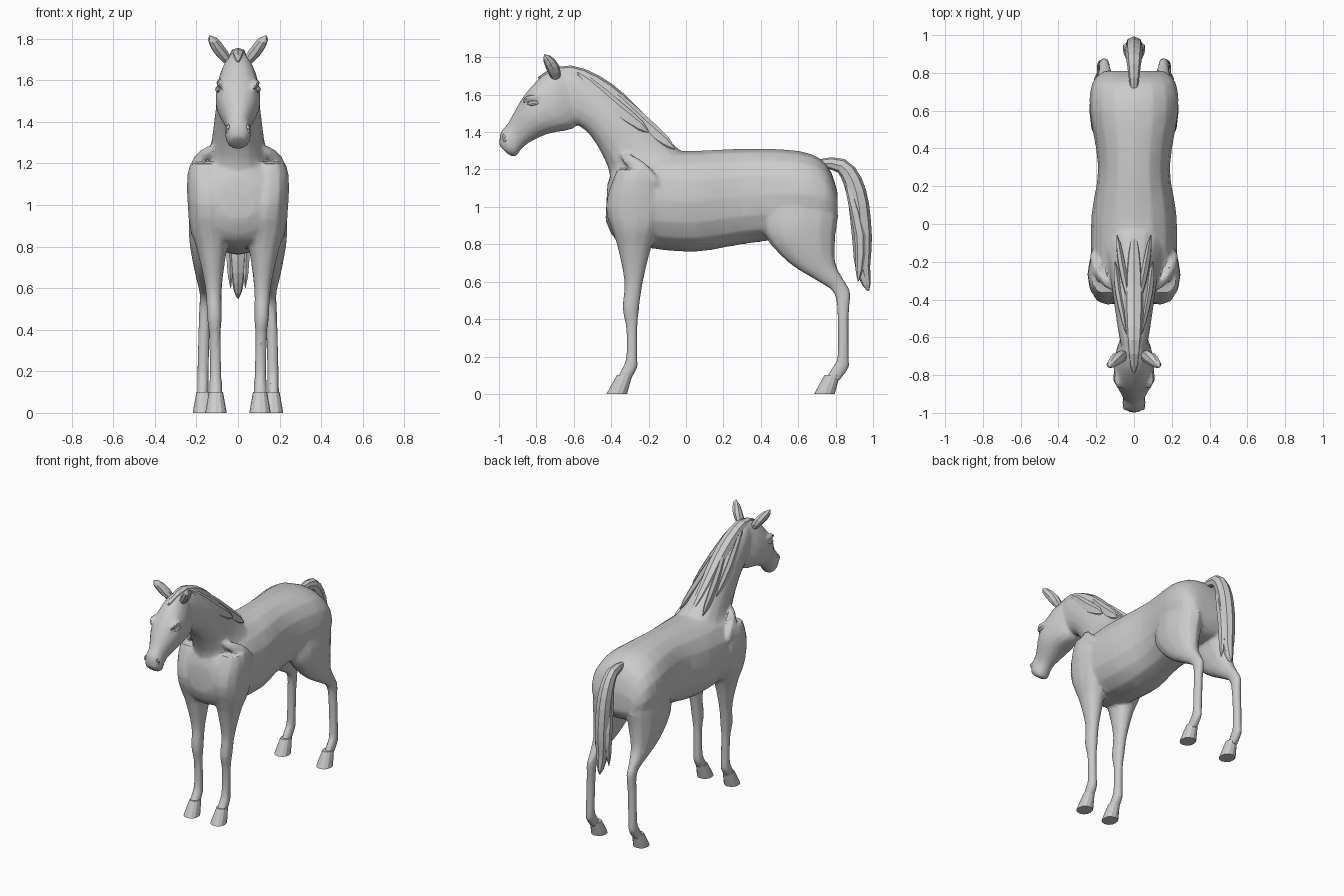
import bpy, bmesh, math
from mathutils import Vector

cube = bpy.data.objects.get("Cube")
if cube:
    bpy.data.objects.remove(cube, do_unlink=True)

coat = bpy.data.materials.new("coat_grey")
coat.use_nodes = True
coat.diffuse_color = (0.6, 0.6, 0.6, 1)
shader = coat.node_tree.nodes["Principled BSDF"]
shader.inputs["Base Color"].default_value = coat.diffuse_color


def smooth_path(keys, steps=3):
    """Catmull-Rom interpolation through key tuples of any length."""
    keys = [Vector(key) for key in keys]
    padded = [keys[0], *keys, keys[-1]]
    result = []
    for before, start, end, after in zip(padded, padded[1:], padded[2:], padded[3:]):
        leaving, arriving = (end - before) / 2, (after - start) / 2
        for step in range(steps):
            t = step / steps
            ease = t * t * (3 - 2 * t)
            result.append(start.lerp(end, ease)
                          + leaving * (t * (1 - t) ** 2)
                          - arriving * (t * t * (1 - t)))
    return result + [keys[-1]]


def signed_power(value, exponent):
    return math.copysign(abs(value) ** exponent, value)


def loft(name, rings, sides=16, roundness=0.9, side=1):
    """Skin closed rings, each (edge, opposite edge, half width); edges lie on the part's mid-plane."""
    bm = bmesh.new()
    loops = []
    for edge, opposite, half_width in rings:
        centre, half = (edge + opposite) / 2, (opposite - edge) / 2
        loop = []
        for i in range(sides):
            angle = math.tau * i / sides
            point = centre + half * signed_power(math.cos(angle), roundness)
            point.x = side * (point.x + half_width * signed_power(math.sin(angle), roundness))
            loop.append(bm.verts.new(point))
        loops.append(loop)
    for lower, upper in zip(loops, loops[1:]):
        for i in range(sides):
            bm.faces.new((lower[i - 1], lower[i], upper[i], upper[i - 1]))
    bm.faces.new(loops[0])
    bm.faces.new(loops[-1])
    bmesh.ops.recalc_face_normals(bm, faces=bm.faces)
    mesh = bpy.data.meshes.new(name)
    bm.to_mesh(mesh)
    bm.free()
    mesh.materials.append(coat)
    obj = bpy.data.objects.new(name, mesh)
    bpy.context.collection.objects.link(obj)
    return obj


def profile_loft(name, keys):
    """Central part from side-profile keys: lower y, z, upper y, z, half width."""
    rings = [(Vector((0, y, z)), Vector((0, top_y, top_z)), width)
             for y, z, top_y, top_z, width in smooth_path(keys)]
    return loft(name, rings)


def leg(name, keys, foot_x, lean, flatness, side):
    """Limb from keys of height, front y, back y; its width follows its depth."""
    rings = []
    for z, front, back in smooth_path(keys):
        x = foot_x + lean * z * z
        width = min(0.105, max(0.028, flatness * (back - front) / 2))
        rings.append((Vector((x, front, z)), Vector((x, back, z)), width))
    return loft(name, rings, sides=12, side=side)


def hoof(name, toe, x, side):
    """Sloping hoof whose toe touches the ground at y = toe."""
    sole_length, height, slope = 0.11, 0.1, 0.055
    rings = []
    for t, width in ((0, 0.05), (0.1, 0.05), (1, 0.034)):
        front = toe + slope * t
        back = toe + sole_length + slope * t / 2
        rings.append((Vector((x, front, height * t)), Vector((x, back, height * t)), width))
    return loft(name, rings, sides=12, side=side)


def strand(name, points, depth, width, sides=8, side=1):
    """Spindle along a path, thick in the middle and pointed at both ends."""
    path = smooth_path(points)
    last = len(path) - 1
    rings = []
    for i, point in enumerate(path):
        along = path[min(i + 1, last)] - path[max(i - 1, 0)]
        across = Vector((0, -along.z, along.y)).normalized()
        swell = max(0.08, math.sin(math.pi * i / last) ** 0.6)
        reach = across * depth * swell
        rings.append((point - reach, point + reach, width * swell))
    return loft(name, rings, sides=sides, side=side)


def select(objects):
    bpy.ops.object.select_all(action="DESELECT")
    for obj in objects:
        obj.select_set(True)
    bpy.context.view_layer.objects.active = objects[0]


# Trunk, neck and head
body = profile_loft("body", [
    (-.43, .93, -.42, 1.12, .09), (-.37, .82, -.37, 1.22, .18),
    (-.2, .78, -.2, 1.29, .225), (.05, .76, .05, 1.3, .225),
    (.3, .8, .3, 1.31, .19), (.6, .84, .6, 1.3, .235),
    (.75, .86, .75, 1.23, .22), (.81, .94, .81, 1.08, .16)])
neck = profile_loft("neck", [
    (-.4, 1.08, 0, 1.28, .17), (-.42, 1.22, -.1, 1.36, .13),
    (-.51, 1.38, -.33, 1.57, .105), (-.6, 1.45, -.58, 1.73, .08),
    (-.65, 1.47, -.68, 1.74, .06)])
head = profile_loft("head", [
    (-.56, 1.5, -.66, 1.75, .06), (-.6, 1.42, -.76, 1.71, .095),
    (-.74, 1.39, -.87, 1.59, .107), (-.86, 1.33, -.95, 1.45, .06),
    (-.91, 1.27, -.99, 1.4, .062), (-.95, 1.28, -1, 1.33, .04)])

skin = [body, neck, head]
hooves, eyes = [], []
for tag, side in (("left", 1), ("right", -1)):
    # Legs, shoulder folds and brows that belong to the skin
    skin.append(leg(f"fore_leg_{tag}", [
        (1.2, -.37, -.17), (1, -.43, -.1), (.8, -.37, -.18), (.6, -.33, -.23),
        (.46, -.34, -.25), (.35, -.32, -.26), (.2, -.32, -.26),
        (.14, -.34, -.26), (.07, -.38, -.3)], 0.107, 0.03, 0.8, side))
    skin.append(leg(f"hind_leg_{tag}", [
        (1.2, .5, .7), (1, .42, .81), (.85, .42, .8), (.7, .55, .8),
        (.6, .71, .85), (.54, .79, .88), (.42, .81, .87), (.2, .81, .87),
        (.14, .78, .87), (.07, .74, .82)], 0.17, -0.045, 0.52, side))
    skin.append(strand(f"shoulder_fold_{tag}", [
        (.12, -.35, 1.28), (.19, -.25, 1.21), (.22, -.14, 1.11)], 0.04, 0.03, side=side))
    skin.append(strand(f"brow_{tag}", [
        (.08, -.88, 1.57), (.09, -.82, 1.59), (.08, -.75, 1.57)], 0.015, 0.018, side=side))

    # Hooves, eyes and nostrils
    hooves.append(hoof(f"fore_hoof_{tag}", -.425, .106, side))
    hooves.append(hoof(f"hind_hoof_{tag}", .685, .166, side))
    eyes.append(strand(f"eye_{tag}", [(.095, -.85, 1.55), (.098, -.78, 1.56)],
                       0.015, 0.014, side=side))
    eyes.append(strand(f"nostril_{tag}", [(.046, -.98, 1.39), (.05, -.96, 1.34)],
                       0.012, 0.012, side=side))

    # Ears, hanging mane locks and loose tail hair
    strand(f"ear_{tag}", [(.04, -.69, 1.67), (.085, -.71, 1.74), (.135, -.757, 1.815)],
           0.035, 0.035, side=side)
    strand(f"upper_lock_{tag}", [(.04, -.58, 1.72), (.08, -.38, 1.53), (.1, -.2, 1.4)],
           0.045, 0.02, sides=6, side=side)
    strand(f"lower_lock_{tag}", [(.03, -.4, 1.62), (.06, -.25, 1.46), (.09, -.06, 1.31)],
           0.045, 0.02, sides=6, side=side)
    strand(f"tail_strand_{tag}", [(.02, .85, 1.17), (.04, .93, .85), (.035, .92, .6)],
           0.03, 0.02, sides=6, side=side)

# Mane crest with forelock, and tail
strand("mane", [(0, -.79, 1.69), (0, -.62, 1.72), (0, -.42, 1.62),
                (0, -.22, 1.44), (0, -.06, 1.31)], 0.045, 0.05)
strand("tail", [(0, .66, 1.23), (0, .83, 1.22), (0, .91, 1.08),
                (0, .94, .85), (0, .945, .68), (0, .975, .55)], 0.055, 0.048)

# Fuse the skin, soften its joints and reduce it to broad facets
select(skin)
bpy.ops.object.join()
fuse = body.modifiers.new("fuse", "REMESH")
fuse.mode = "VOXEL"
fuse.voxel_size = 0.011
soften = body.modifiers.new("soften", "SMOOTH")
soften.iterations = 4
facets = body.modifiers.new("facets", "DECIMATE")
facets.ratio = 0.13
for modifier in ("fuse", "soften", "facets"):
    bpy.ops.object.modifier_apply(modifier=modifier)

# Skin and hooves are smooth with firm creases; hair and ears stay faceted
select([body, *hooves, *eyes])
bpy.ops.object.shade_smooth_by_angle(angle=math.radians(22))
bpy.ops.object.select_all(action="DESELECT")
